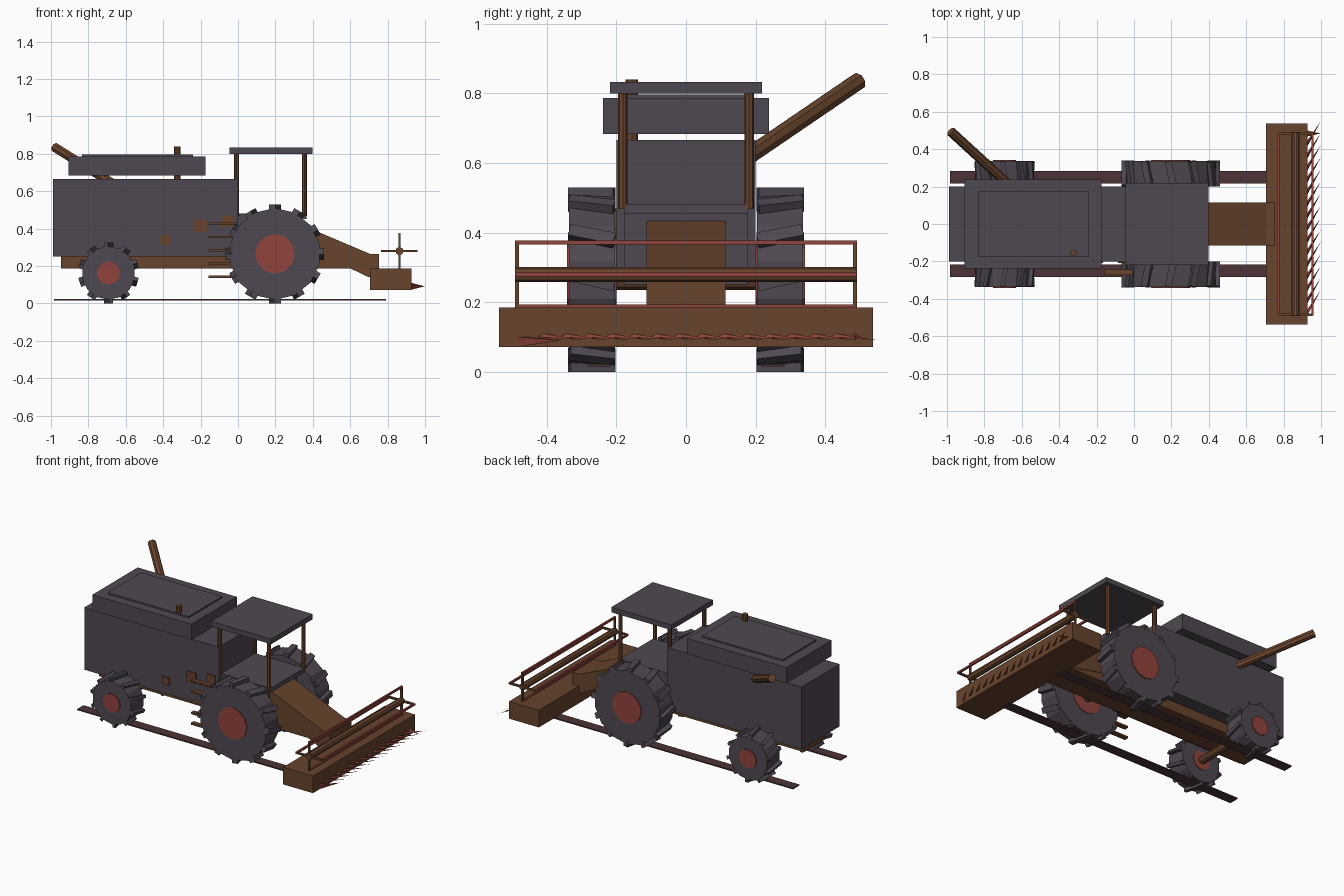
import bpy, bmesh, math
from mathutils import Matrix, Vector

if "Cube" in bpy.data.objects:
    bpy.data.objects.remove(bpy.data.objects["Cube"])


def material(name, rgb):
    m = bpy.data.materials.new(name)
    lin = [((c / 255 + 0.055) / 1.055) ** 2.4 for c in rgb]
    m.diffuse_color = (*lin, 1)
    m.use_nodes = True
    m.node_tree.nodes["Principled BSDF"].inputs["Base Color"].default_value = m.diffuse_color
    return m


GREY = material("dark grey", (79, 72, 81))
BROWN = material("brown", (103, 67, 44))
RED = material("dull red", (145, 68, 61))
RAIL = material("dark red brown", (76, 52, 54))


def finish(name, bm, mat):
    bmesh.ops.recalc_face_normals(bm, faces=bm.faces)
    me = bpy.data.meshes.new(name)
    bm.to_mesh(me)
    bm.free()
    me.materials.append(mat)
    ob = bpy.data.objects.new(name, me)
    bpy.context.collection.objects.link(ob)
    return ob


def add_box(bm, x, y, z, mat=Matrix()):
    c = Vector(((x[0] + x[1]) / 2, (y[0] + y[1]) / 2, (z[0] + z[1]) / 2))
    size = (x[1] - x[0], y[1] - y[0], z[1] - z[0], 1)
    bmesh.ops.create_cube(bm, size=1, matrix=mat @ Matrix.Translation(c) @ Matrix.Diagonal(size))


def add_rod(bm, a, b, r, n=8, r2=None, spin=0):
    a, b = Vector(a), Vector(b)
    d = b - a
    m = Matrix.Translation((a + b) / 2) @ d.to_track_quat('Z', 'Y').to_matrix().to_4x4()
    bmesh.ops.create_cone(bm, cap_ends=True, segments=n, radius1=r, radius2=r if r2 is None else r2,
                          depth=d.length, matrix=m @ Matrix.Rotation(spin, 4, 'Z'))


def box(name, x, y, z, mat):
    bm = bmesh.new()
    add_box(bm, x, y, z)
    return finish(name, bm, mat)


def rod(name, a, b, r, mat, n=8):
    bm = bmesh.new()
    add_rod(bm, a, b, r, n)
    return finish(name, bm, mat)


# body, grain tank, chassis
box("body", (-0.99, 0.0), (-0.2, 0.2), (0.252, 0.666), GREY)
box("grain_tank", (-0.905, -0.175), (-0.238, 0.238), (0.683, 0.787), GREY)
box("tank_lid", (-0.835, -0.24), (-0.175, 0.175), (0.78, 0.797), GREY)
box("chassis", (-0.945, 0.62), (-0.11, 0.11), (0.187, 0.254), BROWN)
rod("exhaust", (-0.325, -0.155, 0.6), (-0.325, -0.155, 0.84), 0.018, BROWN)
rod("unloading_auger", (-0.62, 0.165, 0.61), (-0.98, 0.495, 0.835), 0.026, BROWN)

# driver platform, posts and roof
box("platform_base", (-0.01, 0.31), (-0.178, 0.178), (0.252, 0.455), GREY)
box("platform_deck", (-0.01, 0.365), (-0.178, 0.178), (0.453, 0.482), GREY)
box("roof", (-0.045, 0.397), (-0.218, 0.218), (0.799, 0.833), GREY)
for x in (-0.007, 0.355):
    for y in (-0.181, 0.181):
        rod("roof_post", (x, y, 0.468), (x, y, 0.81), 0.0135, BROWN)

# feeder house: side profile extruded across
profile = [(0.31, 0.433), (0.706, 0.265), (0.755, 0.265), (0.755, 0.15),
           (0.70, 0.14), (0.60, 0.188), (0.31, 0.25)]
bm = bmesh.new()
face = bm.faces.new([bm.verts.new((x, -0.114, z)) for x, z in profile])
ext = bmesh.ops.extrude_face_region(bm, geom=[face])
bmesh.ops.translate(bm, vec=(0, 0.228, 0),
                    verts=[g for g in ext["geom"] if isinstance(g, bmesh.types.BMVert)])
finish("feeder_house", bm, BROWN)

# cutting header and teeth
box("header", (0.707, 0.927), (-0.536, 0.536), (0.072, 0.186), BROWN)
bm = bmesh.new()
for i in range(16):
    y = -0.484 + i * 0.968 / 15
    add_rod(bm, (0.92, y, 0.092), (0.998, y, 0.092), 0.02, 3, 0.0)
    # turn each tooth so its flat side is on top
    vs = bm.verts[:]
    vs = vs[-4:] if len(vs) % 4 == 0 else vs[-6:]
    low = min(v.co.z for v in vs)
    if sum(v.co.z < low + 0.002 for v in vs) > 1:
        bmesh.ops.rotate(bm, verts=vs, cent=(0, y, 0.092), matrix=Matrix.Rotation(math.pi, 3, 'X'))
finish("cutter_teeth", bm, RED)

# reel: tube, crossed end arms, four slats
RX, RZ, RR = 0.863, 0.28, 0.092
rod("reel_tube", (RX, -0.49, RZ), (RX, 0.49, RZ), 0.022, BROWN)
bm = bmesh.new()
for y in (-0.485, 0.485):
    add_box(bm, (RX - RR, RX + RR), (y - 0.006, y + 0.006), (RZ - 0.006, RZ + 0.006))
    add_box(bm, (RX - 0.006, RX + 0.006), (y - 0.006, y + 0.006), (RZ - RR, RZ + RR))
finish("reel_arms", bm, BROWN)
bm = bmesh.new()
for dx, dz in ((1, 0), (-1, 0), (0, 1), (0, -1)):
    x, z = RX + dx * RR, RZ + dz * RR
    add_box(bm, (x - 0.006, x + 0.006), (-0.49, 0.49), (z - 0.006, z + 0.006))
finish("reel_slats", bm, RED)


# wheels with slanted lugs
def wheel(name, x, z, r, r_lug, r_hub, lugs, sides, s):
    yc, half = s * 0.27, 0.066
    bm = bmesh.new()
    add_rod(bm, (x, yc - half, z), (x, yc + half, z), r, sides)
    for i in range(lugs):
        m = (Matrix.Translation((x, yc, z)) @ Matrix.Rotation(2 * math.pi * i / lugs, 4, 'Y')
             @ Matrix.Rotation(s * 0.22, 4, 'Z'))
        w = r * 0.075
        add_box(bm, (-w, w), (-half, half), (r * 0.93, r_lug), m)
    finish(name + "_tyre", bm, GREY)
    rod(name + "_hub", (x, s * 0.2, z), (x, s * 0.342, z), r_hub, RED, 12)


for s in (-1, 1):
    wheel("front_wheel", 0.197, 0.265, 0.245, 0.264, 0.106, 12, 14, s)
    wheel("rear_wheel", -0.692, 0.163, 0.143, 0.162, 0.062, 10, 14, s)
    # ground rails
    box("ground_rail", (-0.985, 0.79), (s * 0.25 - 0.033, s * 0.25 + 0.033), (0.016, 0.024), RAIL)
for x, z, w in ((0.197, 0.265, 0.03), (-0.692, 0.163, 0.025)):
    rod("axle", (x, -0.25, z), (x, 0.25, z), w, BROWN)

# ladder rungs and small side plates
bm = bmesh.new()
for i in range(5):
    z = 0.143 + i * 0.071
    add_box(bm, (-0.157, -0.005), (-0.272, -0.242), (z - 0.006, z + 0.006))
finish("ladder_rungs", bm, BROWN)
bm = bmesh.new()
for x, z, h in ((-0.388, 0.34, 0.026), (-0.2, 0.415, 0.034), (-0.055, 0.44, 0.03)):
    add_box(bm, (x - h, x + h), (-0.208, -0.195), (z - h, z + h))
finish("side_plates", bm, BROWN)
